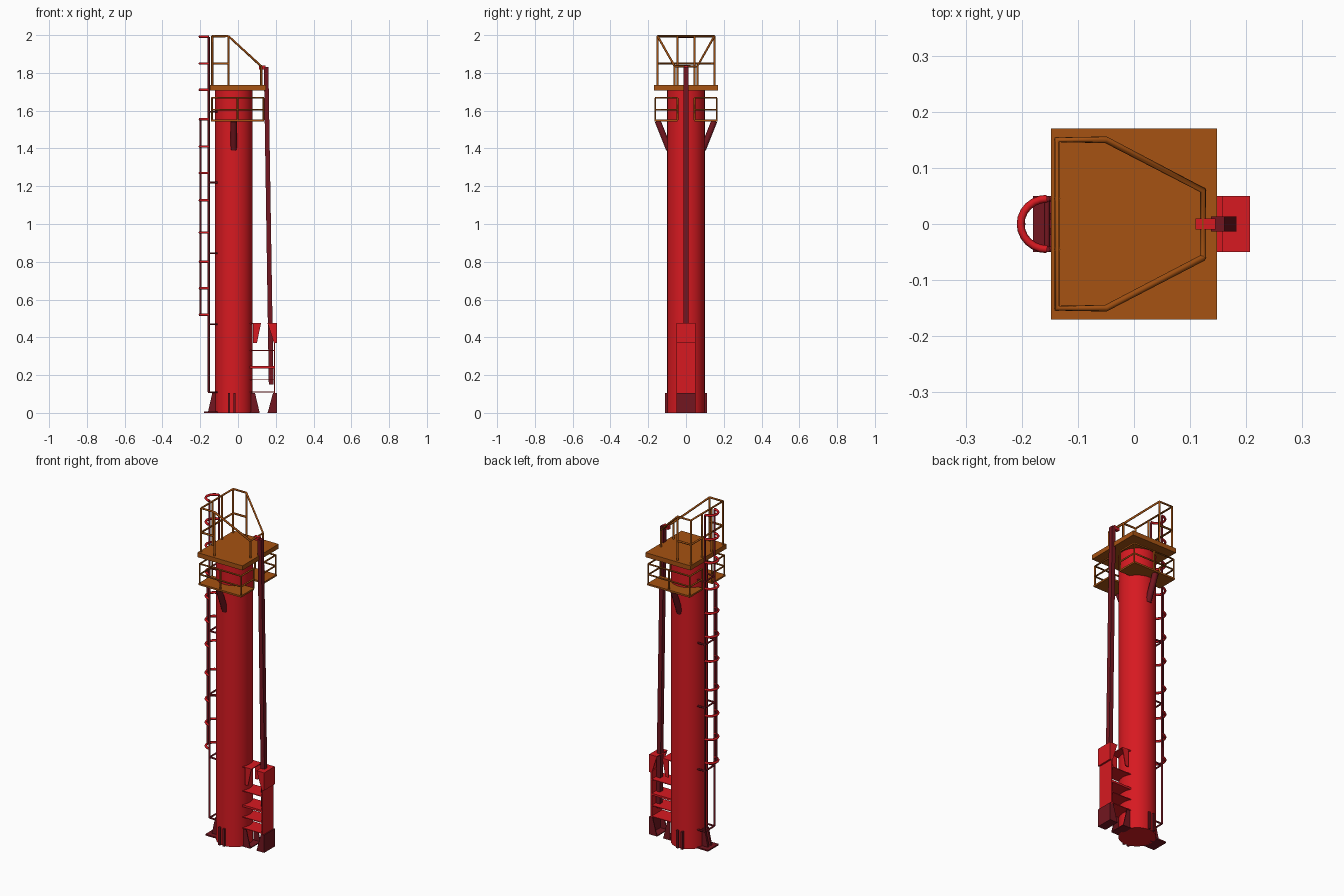
import bpy, bmesh, math
from mathutils import Vector

if "Cube" in bpy.data.objects:
    bpy.data.objects.remove(bpy.data.objects["Cube"])


def material(name, col):
    m = bpy.data.materials.new(name)
    m.diffuse_color = (*col, 1)
    m.use_nodes = True
    m.node_tree.nodes["Principled BSDF"].inputs["Base Color"].default_value = m.diffuse_color
    return m


RED = material("red", (0.68, 0.01, 0.015))
DARK = material("dark_red", (0.17, 0.008, 0.014))
ORANGE = material("orange", (0.38, 0.085, 0.006))
CX = -0.022  # column axis


def finish(name, bm, mat):
    me = bpy.data.meshes.new(name)
    bmesh.ops.recalc_face_normals(bm, faces=bm.faces)
    bm.to_mesh(me)
    bm.free()
    ob = bpy.data.objects.new(name, me)
    bpy.context.collection.objects.link(ob)
    me.materials.append(mat)
    return ob


def boxes(name, items, mat):
    """Each item: x0, x1, y0, y1, z0, z1."""
    bm = bmesh.new()
    for x0, x1, y0, y1, z0, z1 in items:
        vs = bmesh.ops.create_cube(bm, size=1)["verts"]
        for v in vs:
            v.co = ((x0 + x1) / 2 + v.co.x * (x1 - x0),
                    (y0 + y1) / 2 + v.co.y * (y1 - y0),
                    (z0 + z1) / 2 + v.co.z * (z1 - z0))
    return finish(name, bm, mat)


def prisms(name, profiles, spans, mat):
    """Extrude x-z profiles along y over each span."""
    bm = bmesh.new()
    for prof in profiles:
        for y0, y1 in spans:
            f = bm.faces.new([bm.verts.new((x, y0, z)) for x, z in prof])
            ext = bmesh.ops.extrude_face_region(bm, geom=[f])["geom"]
            bmesh.ops.translate(bm, vec=(0, y1 - y0, 0),
                                verts=[g for g in ext if isinstance(g, bmesh.types.BMVert)])
    return finish(name, bm, mat)


def tubes(name, paths, r, mat, res=1):
    """Round bars along polylines, turned into one mesh."""
    cu = bpy.data.curves.new(name, "CURVE")
    cu.dimensions = "3D"
    cu.bevel_depth, cu.bevel_resolution, cu.use_fill_caps = r, res, True
    for p in paths:
        s = cu.splines.new("POLY")
        s.points.add(len(p) - 1)
        for pt, co in zip(s.points, p):
            pt.co = (*co, 1)
    ob = bpy.data.objects.new(name, cu)
    bpy.context.collection.objects.link(ob)
    bpy.context.view_layer.update()
    me = bpy.data.meshes.new_from_object(ob.evaluated_get(bpy.context.evaluated_depsgraph_get()))
    bpy.data.objects.remove(ob)
    ob = bpy.data.objects.new(name, me)
    bpy.context.collection.objects.link(ob)
    me.materials.clear()
    me.materials.append(mat)
    return ob


# Main column
bpy.ops.mesh.primitive_cylinder_add(vertices=32, radius=0.1, depth=1.71, location=(CX, 0, 0.855))
col = bpy.context.object
col.name = "column"
col.data.materials.append(RED)
bpy.ops.object.shade_smooth_by_angle()

# Upper deck and its sloping railing
boxes("upper_deck", [(-0.148, 0.148, -0.17, 0.17, 1.708, 1.735)], ORANGE)
top = [(0.123, -0.06, 1.835), (-0.05, -0.15, 1.994), (-0.137, -0.15, 1.994),
       (-0.137, 0.15, 1.994), (-0.05, 0.15, 1.994), (0.123, 0.06, 1.835)]
rails = [top + [top[0]],
         [(-0.05, -0.15, 1.85), (-0.137, -0.15, 1.85), (-0.137, 0.15, 1.85), (-0.05, 0.15, 1.85)]]
rails += [[(x, y, 1.72), (x, y, z)] for x, y, z in top]
rails += [[(-0.137, y, 1.72), (-0.137, y, 1.994)] for y in (-0.045, 0.045)]
tubes("upper_railing", rails, 0.006, ORANGE)

# Lower walkways either side, with railings and slanted struts
for side, s in (("front", -1), ("back", 1)):
    ys = sorted((s * 0.045, s * 0.168))
    boxes(side + "_walkway", [(-0.142, 0.138, *ys, 1.543, 1.553)], ORANGE)
    plan = [(-0.138, s * 0.045), (-0.138, s * 0.162), (0.134, s * 0.162), (0.134, s * 0.045)]
    rails = [[(x, y, z) for x, y in plan] for z in (1.605, 1.668)]
    rails += [[(x, y, 1.55), (x, y, 1.668)] for x, y in plan + [(-0.002, s * 0.162)]]
    tubes(side + "_walkway_railing", rails, 0.005, ORANGE)
    tubes(side + "_strut", [[(CX, s * 0.09, 1.395), (CX, s * 0.15, 1.545)]], 0.017, DARK, 3)

# Ladder stringers, cross bars and wall brackets
LX = -0.155
bars = [[(LX, y, 0.11), (LX, y, 1.99)] for y in (-0.045, 0.045)]
tubes("ladder_stringers", bars, 0.006, DARK)
bars = []
for z in (0.11, 0.47, 0.845, 1.22, 1.595):
    bars.append([(LX, -0.045, z), (LX, 0.045, z)])
    bars += [[(LX, y, z), (-0.105, y, z)] for y in (-0.045, 0.045)]
tubes("ladder_brackets", bars, 0.005, DARK)

# Safety cage hoops and strap
hoops = []
for z in (0.52, 0.66, 0.80, 0.955, 1.125, 1.27, 1.41, 1.555, 1.71, 1.85, 1.992):
    hoops.append([(LX - 0.047 * math.sin(a), 0.045 * math.cos(a), z)
                  for a in (math.pi * i / 12 for i in range(13))])
tubes("cage_hoops", hoops, 0.007, RED)
tubes("cage_strap", [[(-0.199, 0, 0.52), (-0.199, 0, 1.555)]], 0.006, DARK)

# Foot plate and gussets
boxes("foot_plate", [(-0.18, -0.10, -0.05, 0.05, 0, 0.008)], DARK)
prisms("ladder_side_gussets",
       [[(-0.10, 0), (-0.16, 0), (-0.135, 0.11), (-0.10, 0.11)]],
       [(-0.02, -0.008), (0.008, 0.02)], DARK)
boxes("side_gussets", [(CX + o - 0.006, CX + o + 0.006, *sorted((s * 0.09, s * 0.11)), 0, 0.105)
                       for o in (-0.026, 0.004) for s in (-1, 1)], DARK)

# Fender housing: cheeks, face panel, cap and shelves
walls = [(-0.05, -0.045), (0.045, 0.05)]
prisms("fender_upper_cheeks",
       [[(0.08, 0.475), (0.122, 0.475), (0.1, 0.37), (0.08, 0.37)],
        [(0.157, 0.475), (0.207, 0.475), (0.207, 0.37), (0.19, 0.37)]], walls, RED)
prisms("fender_lower_cheeks",
       [[(0.07, 0), (0.115, 0), (0.09, 0.105), (0.07, 0.105)],
        [(0.157, 0), (0.207, 0), (0.207, 0.105), (0.185, 0.105)]], walls, DARK)
boxes("fender_face", [(0.19, 0.197, -0.05, 0.05, 0.1, 0.38),
                      (0.2, 0.207, -0.05, 0.05, 0.37, 0.475),
                      (0.19, 0.207, -0.05, 0.05, 0.37, 0.374)], RED)
boxes("fender_foot", [(0.2, 0.207, -0.05, 0.05, 0, 0.105),
                      (0.155, 0.207, -0.05, 0.05, 0, 0.005),
                      (0.06, 0.115, -0.05, 0.05, 0, 0.005)], DARK)
boxes("fender_cap", [(0.06, 0.122, -0.05, 0.05, 0.47, 0.475),
                     (0.157, 0.207, -0.05, 0.05, 0.47, 0.475)], RED)
boxes("fender_shelves", [(0.05, 0.193, -0.05, 0.05, z - t, z + t)
                         for z, t in ((0.11, 0.002), (0.175, 0.002), (0.242, 0.006), (0.33, 0.002))], RED)

# Leaning mast and the link tying it to the railing
prisms("mast", [[(0.163, 0.15), (0.188, 0.15), (0.161, 1.83), (0.137, 1.83)]],
       [(-0.013, 0.013)], DARK)
boxes("mast_link", [(0.11, 0.145, -0.01, 0.01, 1.818, 1.84)], RED)
